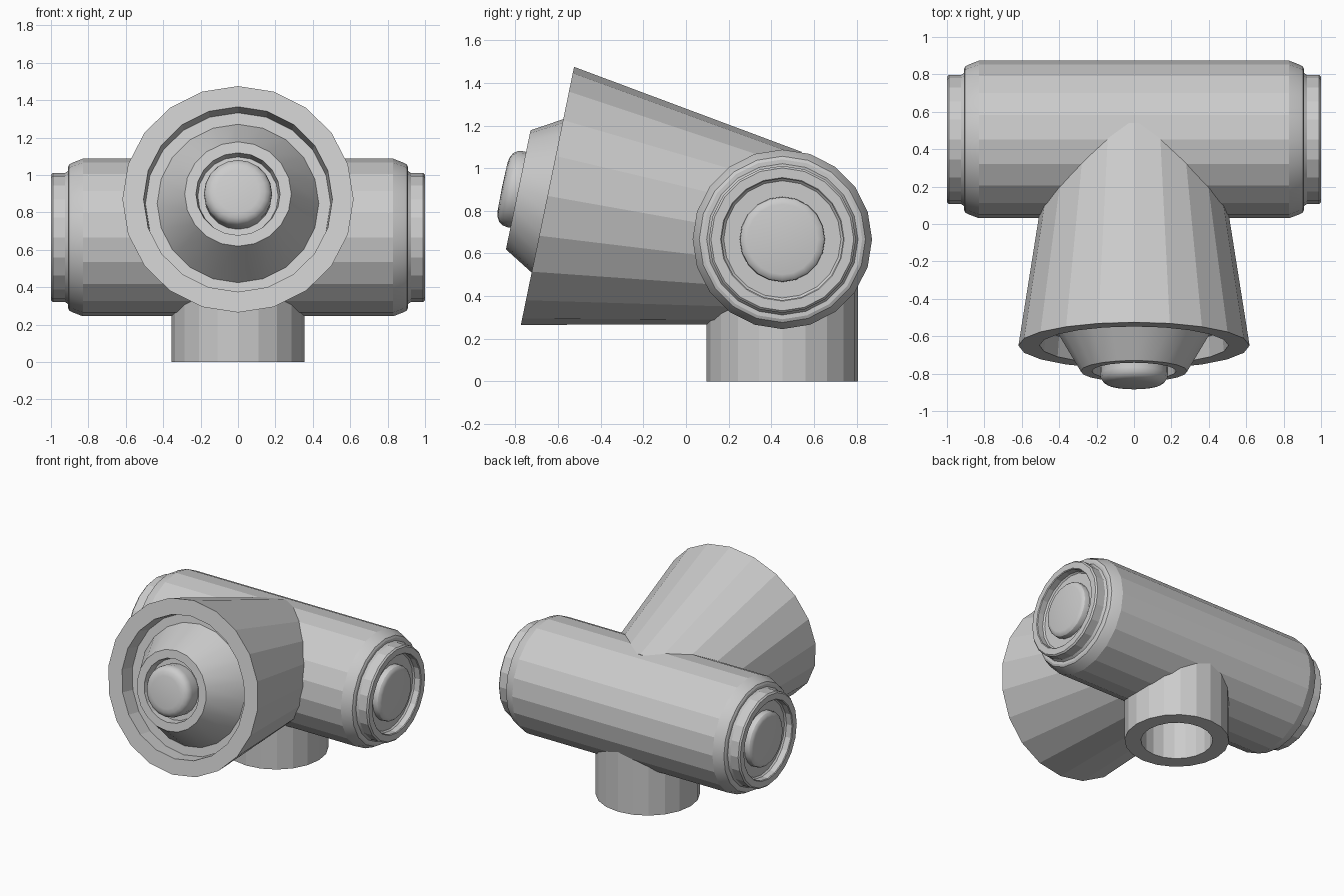
import bpy, bmesh, math
from mathutils import Matrix, Vector

cube = bpy.data.objects.get("Cube")
if cube:
    bpy.data.objects.remove(cube, do_unlink=True)

grey = bpy.data.materials.new("plain_grey")
grey.use_nodes = True
colour = (0.6, 0.6, 0.6, 1)
grey.diffuse_color = colour
grey.node_tree.nodes["Principled BSDF"].inputs["Base Color"].default_value = colour

SIDES = 20
TUBE = Vector((0, 0.452, 0.666))
MOUTH = Vector((0, -0.65, 0.87))
TILT = math.radians(11.65)


def lathe(name, profile, matrix, closed=False, reshape=None):
    """Turn (radius, height) points about local z, then place the part."""
    bm = bmesh.new()
    rings = []
    for r, h in profile:
        rings.append([bm.verts.new((r * math.cos(a), r * math.sin(a), h))
                      for a in (math.tau * k / SIDES for k in range(SIDES))])
    if closed:
        rings.append(rings[0])
    for low, high in zip(rings, rings[1:]):
        for k in range(SIDES):
            n = (k + 1) % SIDES
            bm.faces.new((low[k], low[n], high[n], high[k]))
    if reshape:
        for v in bm.verts:
            v.co = reshape(v.co)
    bmesh.ops.remove_doubles(bm, verts=bm.verts, dist=0.0005)
    bm.transform(matrix)
    bmesh.ops.recalc_face_normals(bm, faces=bm.faces)
    mesh = bpy.data.meshes.new(name)
    bm.to_mesh(mesh)
    bm.free()
    mesh.materials.append(grey)
    obj = bpy.data.objects.new(name, mesh)
    bpy.context.collection.objects.link(obj)
    bpy.ops.object.select_all(action="DESELECT")
    bpy.context.view_layer.objects.active = obj
    obj.select_set(True)
    bpy.ops.object.shade_smooth_by_angle(angle=math.radians(30 if "button" in name else 17))
    return obj


# Cross tube with rounded ends, stepped rims and shallow end recesses
end = [(0, 0.94), (0.275, 0.94), (0.285, 0.95), (0.285, 0.995), (0.29, 1.0),
       (0.335, 1.0), (0.345, 0.99), (0.345, 0.925), (0.355, 0.91), (0.375, 0.91),
       (0.39, 0.903), (0.4, 0.885), (0.421, 0.83)]
along_x = Matrix.Translation(TUBE) @ Matrix.Rotation(math.pi / 2, 4, "Y")
lathe("cross_tube", end + [(r, -h) for r, h in reversed(end)], along_x)

# Rounded button in each end recess
button = [(0.2, 0.93), (0.2, 0.965), (0.196, 0.978), (0.185, 0.988), (0.165, 0.993), (0, 0.995)]
for side, s in (("left", 1), ("right", -1)):
    lathe(side + "_end_button", [(r, s * h) for r, h in button], along_x)

# Hollow stand pipe under the tube
lathe("stand_pipe", [(0.355, 0), (0.355, 0.55), (0.244, 0.55), (0.244, 0)],
      Matrix.Translation((0, TUBE.y, 0)), closed=True)

# Flared horn: local z points out of the mouth, local y up
forward = Matrix.Translation(MOUTH) @ Matrix.Rotation(math.pi / 2 - TILT, 4, "X")


def widen(co):
    t = max(0, -co.z - 0.12)
    return Vector((co.x * (1 + 0.07 * t), co.y + 0.03 * t, co.z))


lathe("horn", [(0, -0.11), (0.495, -0.11), (0.505, 0), (0.618, 0), (0.413, -1.125), (0, -1.125)],
      forward, reshape=widen)

# Tapered nozzle and its rounded centre button
lathe("nozzle", [(0.435, -0.115), (0.285, 0.14), (0.225, 0.14), (0.215, 0.08), (0, 0.08)], forward)
lathe("nozzle_button", [(0.18, 0.075), (0.182, 0.155), (0.178, 0.178), (0.165, 0.197),
                        (0.145, 0.209), (0.115, 0.215), (0, 0.217)], forward)
